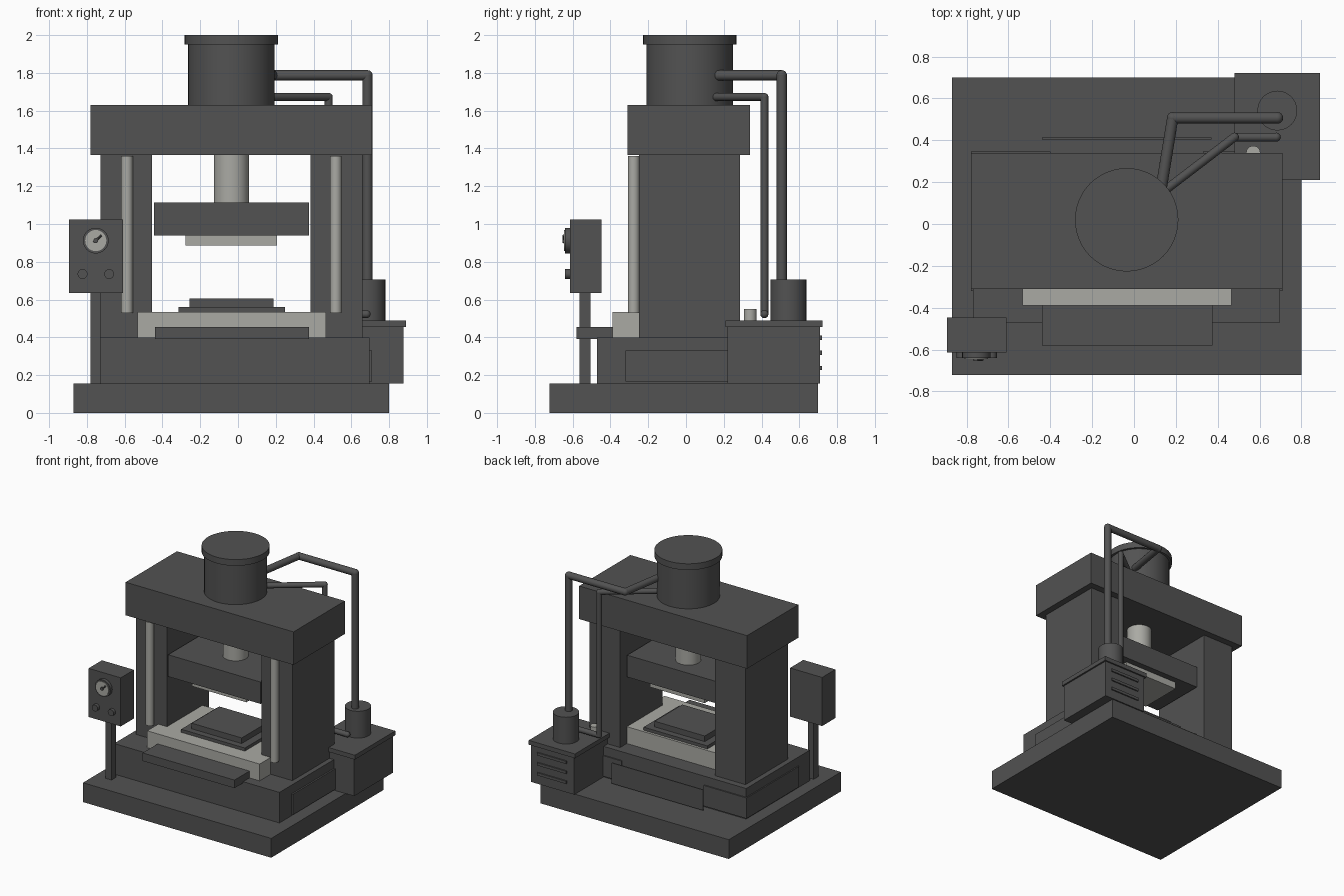
import bpy, math
from mathutils import Vector

if "Cube" in bpy.data.objects:
    bpy.data.objects.remove(bpy.data.objects["Cube"])


def material(name, rgb):
    m = bpy.data.materials.new(name)
    m.diffuse_color = (*rgb, 1)
    m.use_nodes = True
    m.node_tree.nodes["Principled BSDF"].inputs["Base Color"].default_value = m.diffuse_color
    return m


DARK = material("dark_grey_paint", (0.085, 0.085, 0.085))
STEEL = material("bare_steel", (0.40, 0.40, 0.37))
CX, CY = -0.035, 0.02  # press axis


def finish(ob, name, mat, smooth=False):
    ob.name = name
    ob.data.materials.clear()
    ob.data.materials.append(mat)
    if smooth:
        bpy.ops.object.shade_smooth_by_angle(angle=math.radians(35))
    return ob


def box(name, x, y, z, mat=DARK):
    """Box from (min, max) ranges."""
    bpy.ops.mesh.primitive_cube_add(size=1, location=[sum(r) / 2 for r in (x, y, z)])
    ob = bpy.context.object
    ob.scale = [r[1] - r[0] for r in (x, y, z)]
    bpy.ops.object.transform_apply(location=False, rotation=False, scale=True)
    return finish(ob, name, mat)


def rod(name, a, b, r, mat=DARK, sides=32):
    """Cylinder from point a to point b."""
    a, b = Vector(a), Vector(b)
    d = b - a
    bpy.ops.mesh.primitive_cylinder_add(vertices=sides, radius=r, depth=d.length,
                                        location=(a + b) / 2)
    ob = bpy.context.object
    ob.rotation_euler = d.to_track_quat('Z', 'Y').to_euler()
    return finish(ob, name, mat, True)


def pipe(name, points, r):
    """Straight pipe runs with ball elbows."""
    for a, b in zip(points, points[1:]):
        rod(name + "_run", a, b, r, sides=16)
    for p in points:
        bpy.ops.mesh.primitive_uv_sphere_add(segments=16, ring_count=8, radius=r * 1.03, location=p)
        finish(bpy.context.object, name + "_elbow", DARK, True)


def mirrored(x, side):
    """Range of offsets from the press axis, put on one side."""
    return tuple(sorted(CX + side * v for v in x))


# Base and bed
box("base_plate", (-0.87, 0.80), (-0.722, 0.70), (0, 0.155))
box("bed", (-0.77, 0.697), (-0.47, 0.337), (0.155, 0.40))
box("rear_panel", (-0.44, 0.37), (0.405, 0.413), (0.165, 0.33))
box("front_shelf", (-0.44, 0.375), (-0.58, -0.39), (0.39, 0.455))

# Frame: columns, guide rods and bed corner covers on both sides
for s in (-1, 1):
    box("column", mirrored((0.42, 0.693), s), (-0.25, 0.285), (0.40, 1.365))
    box("bed_side_cover", mirrored((0.365, 0.745), s), (-0.32, 0.347), (0.165, 0.33))
    gx = CX + s * 0.553
    rod("guide_rod", (gx, -0.277, 0.53), (gx, -0.277, 1.36), 0.031, STEEL)
box("crown", (-0.78, 0.71), (-0.31, 0.34), (1.365, 1.63))

# Hydraulic cylinder and moving ram
rod("main_cylinder", (CX, CY, 1.63), (CX, CY, 1.955), 0.229, sides=48)
rod("cylinder_cap", (CX, CY, 1.95), (CX, CY, 2.0), 0.247, sides=48)
rod("piston", (CX, CY, 1.11), (CX, CY, 1.37), 0.093, STEEL)
box("ram", (-0.445, 0.375), (-0.25, 0.21), (0.94, 1.115))
box("upper_die", (-0.277, 0.207), (-0.19, 0.16), (0.885, 0.94), STEEL)

# Bolster and lower die
box("bolster", (-0.533, 0.465), (-0.39, 0.20), (0.40, 0.535), STEEL)
box("lower_die_plate", (-0.315, 0.25), (-0.27, 0.18), (0.535, 0.56))
box("lower_die", (-0.257, 0.187), (-0.22, 0.13), (0.56, 0.605))

# Control box on its post
box("control_post", (-0.78, -0.727), (-0.565, -0.505), (0.155, 0.64))
box("control_box", (-0.895, -0.61), (-0.615, -0.447), (0.635, 1.025))
GX, GZ = -0.753, 0.912
rod("gauge_bezel", (GX, -0.61, GZ), (GX, -0.64, GZ), 0.068)
rod("gauge_face", (GX, -0.635, GZ), (GX, -0.645, GZ), 0.056, STEEL)
rod("gauge_needle", (GX - 0.01, -0.648, GZ - 0.01), (GX + 0.03, -0.648, GZ + 0.028), 0.006, sides=8)
rod("gauge_hub", (GX, -0.64, GZ), (GX, -0.655, GZ), 0.013, sides=16)
for bx in (-0.823, -0.682):
    rod("push_button", (bx, -0.61, 0.735), (bx, -0.64, 0.735), 0.026, sides=24)

# Hydraulic power unit
box("oil_tank", (0.495, 0.877), (0.22, 0.71), (0.155, 0.46))
box("tank_lid", (0.48, 0.89), (0.21, 0.722), (0.455, 0.49))
for z in (0.238, 0.318, 0.398):
    box("tank_louver", (0.56, 0.82), (0.70, 0.72), (z - 0.011, z + 0.011))
rod("pump_motor", (0.685, 0.542, 0.49), (0.685, 0.542, 0.705), 0.095)
rod("filler_cap", (0.57, 0.34, 0.49), (0.57, 0.34, 0.55), 0.034, STEEL, 24)

# Hydraulic pipes
pipe("pressure_pipe", [(0.13, 0.17, 1.787), (0.185, 0.507, 1.787),
                       (0.685, 0.507, 1.787), (0.685, 0.507, 0.69)], 0.027)
pipe("return_pipe", [(0.14, 0.155, 1.672), (0.48, 0.415, 1.672),
                     (0.48, 0.415, 0.523), (0.68, 0.415, 0.523)], 0.021)
